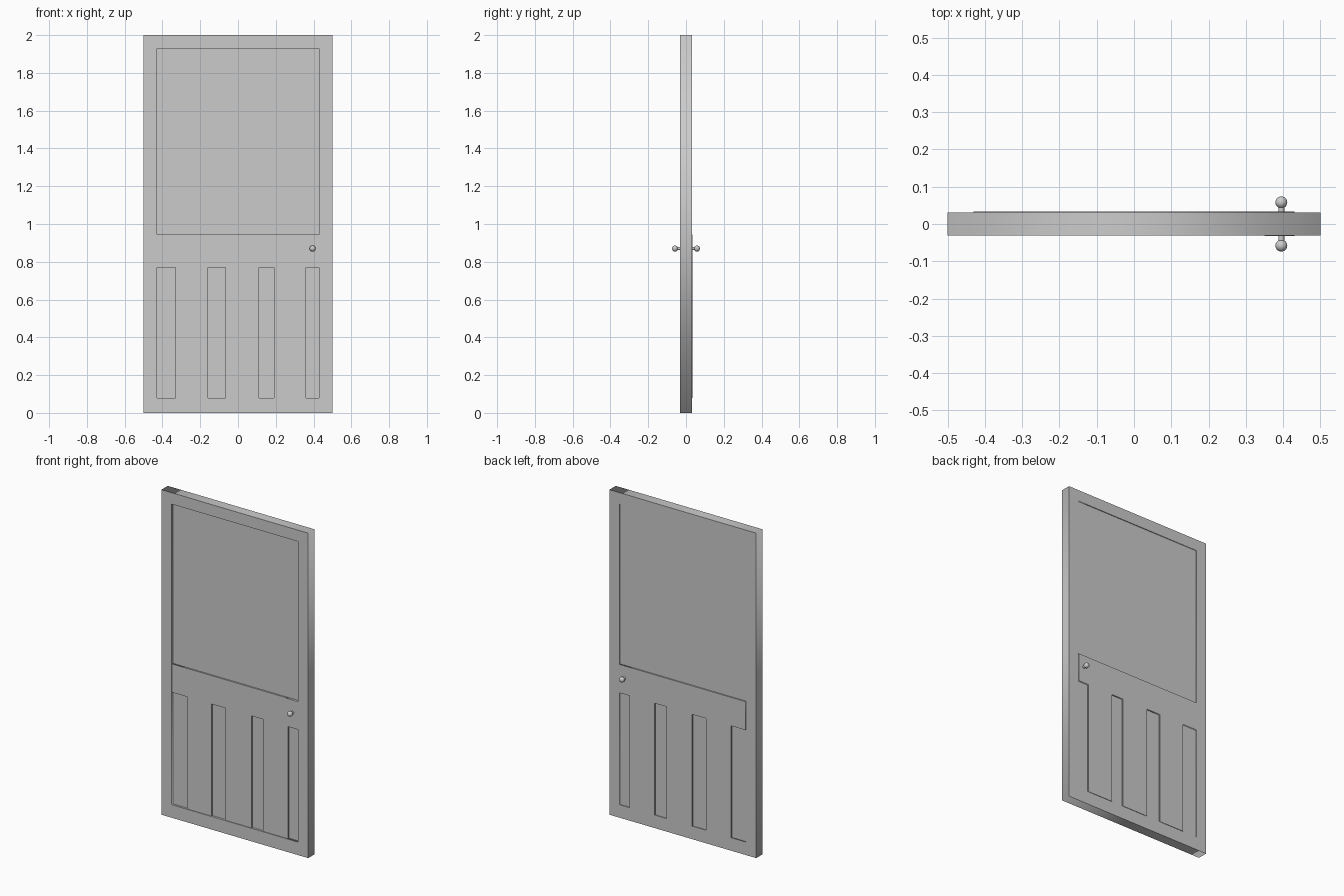
import bpy
from math import pi

if "Cube" in bpy.data.objects:
    bpy.data.objects.remove(bpy.data.objects["Cube"])


def sheet(name, loops, y0, y1):
    """Flat front-view outline (x, z), with holes, extruded from y0 to y1."""
    cu = bpy.data.curves.new(name, 'CURVE')
    cu.dimensions = '2D'
    cu.fill_mode = 'BOTH'
    cu.extrude = (y1 - y0) / 2
    for pts in loops:
        sp = cu.splines.new('POLY')
        sp.points.add(len(pts) - 1)
        for p, (x, z) in zip(sp.points, pts):
            p.co = (x, z, 0, 1)
        sp.use_cyclic_u = True
    ob = bpy.data.objects.new(name, cu)
    bpy.context.collection.objects.link(ob)
    ob.location.y = (y0 + y1) / 2
    ob.rotation_euler.x = pi / 2
    bpy.ops.object.select_all(action='DESELECT')
    ob.select_set(True)
    bpy.context.view_layer.objects.active = ob
    bpy.ops.object.convert(target='MESH')
    return bpy.context.object


def rect(x0, x1, z0, z1):
    return [(x0, z0), (x1, z0), (x1, z1), (x0, z1)]


X, BOTTOM, TOP = 0.43, 0.08, 1.93

# Outer frame
sheet("door_frame", [rect(-0.5, 0.5, 0, 2), rect(-X, X, BOTTOM, TOP)], -0.031, 0.031)

# Recessed panels behind the frame
sheet("upper_panel", [rect(-X, X, 0.93, TOP)], -0.018, 0.026)
sheet("lower_panel", [rect(-X, X, BOTTOM, 0.79)], -0.018, 0.026)

# Middle rail with three planks hanging from it
comb = [(X, 0.77), (X, 0.945), (-X, 0.945), (-X, 0.77)]
for x0, x1 in ((-0.33, -0.16), (-0.065, 0.11), (0.19, 0.36)):
    comb += [(x0, 0.77), (x0, BOTTOM), (x1, BOTTOM), (x1, 0.77)]
sheet("rail_and_planks", [comb], -0.027, 0.034)

# Lock plate
sheet("lock_plate", [rect(0.35, X, 0.79, 0.945)], -0.032, -0.02)

# Knobs on both sides
for side, s in (("front", -1), ("back", 1)):
    bpy.ops.mesh.primitive_cylinder_add(vertices=24, radius=0.008, depth=0.04,
                                        location=(0.395, s * 0.035, 0.87),
                                        rotation=(pi / 2, 0, 0))
    bpy.context.object.name = side + "_knob_stem"
    bpy.ops.object.shade_smooth_by_angle()
    bpy.ops.mesh.primitive_uv_sphere_add(segments=24, ring_count=16, radius=0.016,
                                         location=(0.395, s * 0.058, 0.87))
    bpy.context.object.name = side + "_knob"
    bpy.ops.object.shade_smooth()
